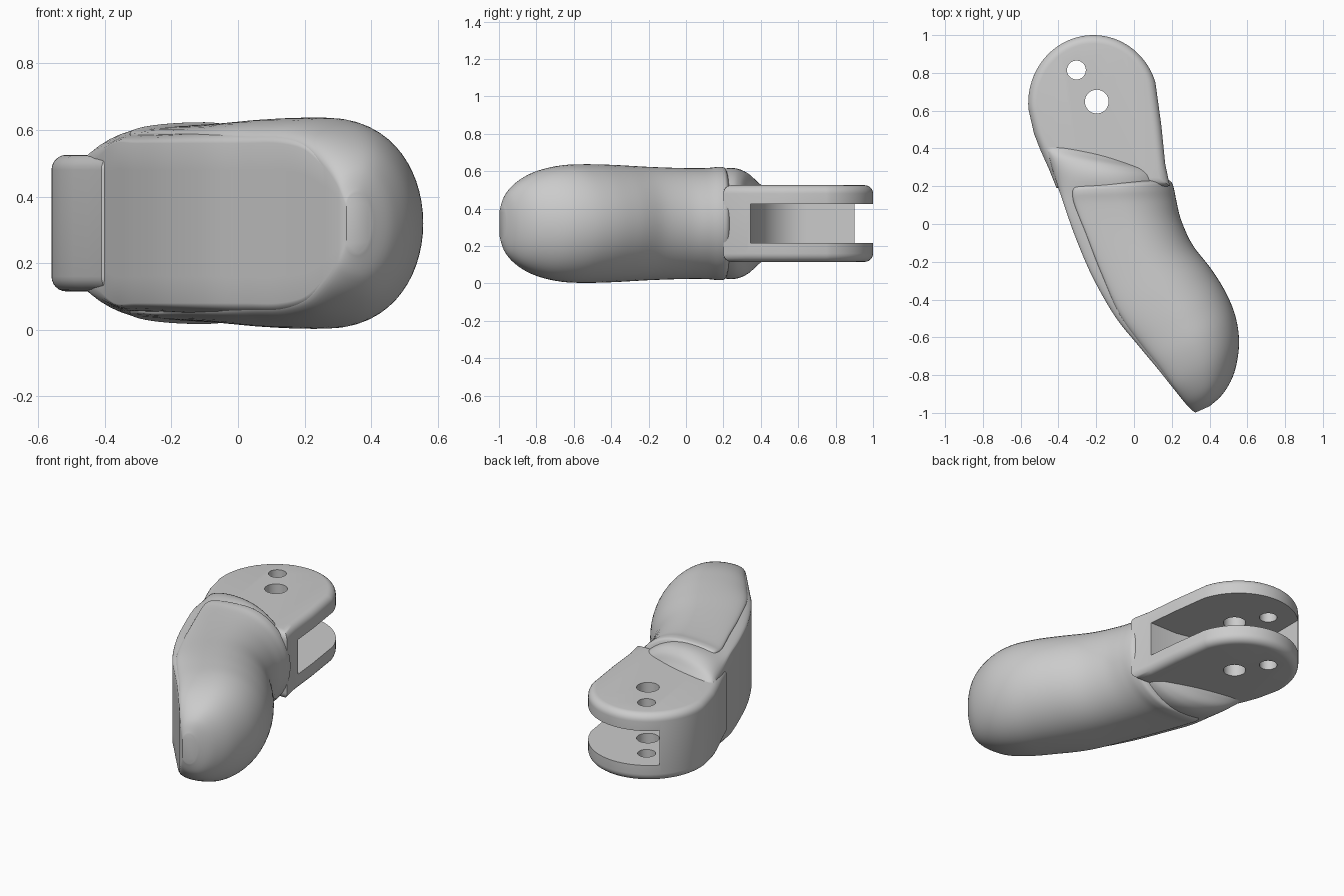
import bpy, bmesh, math
from mathutils import Vector

if "Cube" in bpy.data.objects:
    bpy.data.objects.remove(bpy.data.objects["Cube"])

MID = 0.32  # the part is mirrored about this height


def make_object(name, bm):
    bmesh.ops.recalc_face_normals(bm, faces=bm.faces)
    me = bpy.data.meshes.new(name)
    bm.to_mesh(me)
    bm.free()
    ob = bpy.data.objects.new(name, me)
    bpy.context.collection.objects.link(ob)
    return ob


def prism(name, pts, z0, z1, bevel=0):
    bm = bmesh.new()
    face = bm.faces.new([bm.verts.new((x, y, z0)) for x, y in pts])
    ext = bmesh.ops.extrude_face_region(bm, geom=[face])
    for v in ext['geom']:
        if isinstance(v, bmesh.types.BMVert):
            v.co.z = z1
    bmesh.ops.recalc_face_normals(bm, faces=bm.faces)
    if bevel:
        rims = [e for e in bm.edges if abs(e.verts[0].co.z - e.verts[1].co.z) < 1e-5]
        bmesh.ops.bevel(bm, geom=rims, offset=bevel, segments=6, profile=0.5, affect='EDGES')
    return make_object(name, bm)


def arc(cx, cy, rx, ry, a0, a1, n):
    return [(cx + rx * math.cos(math.radians(a0 + (a1 - a0) * i / n)),
             cy + ry * math.sin(math.radians(a0 + (a1 - a0) * i / n))) for i in range(n + 1)]


def smooth_rows(rows, steps=6):
    # Catmull-Rom interpolation of the section table
    out = []
    for i in range(len(rows) - 1):
        p0, p1 = rows[max(i - 1, 0)], rows[i]
        p2, p3 = rows[i + 1], rows[min(i + 2, len(rows) - 1)]
        for k in range(steps):
            t = k / steps
            out.append([0.5 * (2 * b + (c - a) * t + (2 * a - 5 * b + 4 * c - d) * t * t
                               + (3 * b - a - 3 * c + d) * t ** 3)
                        for a, b, c, d in zip(p0, p1, p2, p3)])
    return out + [list(rows[-1])]


def section(h, hl, c=0.42):
    # flat on the left (half height hl), bulging to h, round on the right
    q = math.pi / 2
    up = [(c + (1 - c) * math.cos(q * i / 14), h * math.sin(q * i / 14)) for i in range(15)]
    up += [(c - c * math.sin(q * i / 10), hl + (h - hl) * math.cos(q * i / 10)) for i in range(1, 11)]
    flat = [(0, hl * (1 - i / 3)) for i in range(1, 3)]
    up += flat
    return up + [(0, 0)] + [(t, -v) for t, v in reversed(up[1:])]


def loft(name, rows):
    bm = bmesh.new()
    rings = []
    for lx, ly, rx, ry, h, hl in smooth_rows(rows):
        rings.append([bm.verts.new((lx + (rx - lx) * t, ly + (ry - ly) * t, MID + v))
                      for t, v in section(h, min(hl, h))])
    n = len(rings[0])
    for a, b in zip(rings, rings[1:]):
        for i in range(n):
            bm.faces.new((a[i], a[(i + 1) % n], b[(i + 1) % n], b[i]))
    bm.faces.new(rings[0])
    bm.faces.new(rings[-1][::-1])
    return make_object(name, bm)


def boolean(target, other, op):
    m = target.modifiers.new(op, 'BOOLEAN')
    m.operation, m.object, m.solver = op, other, 'EXACT'
    bpy.context.view_layer.objects.active = target
    bpy.ops.object.modifier_apply(modifier=m.name)
    bpy.data.objects.remove(other)


# sections: left x, y, right x, y, half height, half height of the flat face
knuckle = [
    (-0.50, 0.45, 0.12, 0.31, 0.185, 0.17),
    (-0.475, 0.41, 0.14, 0.29, 0.225, 0.18),
    (-0.45, 0.35, 0.16, 0.27, 0.275, 0.19),
    (-0.42, 0.25, 0.175, 0.23, 0.297, 0.20),
]
finger = [
    (-0.37, 0.10, 0.225, 0.12, 0.297, 0.265),
    (-0.31, -0.07, 0.25, 0.02, 0.297, 0.27),
    (-0.22, -0.28, 0.31, -0.11, 0.303, 0.265),
    (-0.10, -0.49, 0.41, -0.24, 0.313, 0.26),
    (0.02, -0.64, 0.49, -0.37, 0.317, 0.25),
    (0.12, -0.76, 0.54, -0.50, 0.312, 0.245),
    (0.20, -0.86, 0.556, -0.64, 0.283, 0.225),
    (0.26, -0.935, 0.53, -0.79, 0.23, 0.17),
    (0.30, -0.98, 0.47, -0.90, 0.165, 0.11),
    (0.325, -0.998, 0.40, -0.965, 0.09, 0.05),
]

# core: knuckle and flat nail side, slightly slimmer than the pad
core_rows = knuckle + [(lx, ly, rx - 0.03, ry - 0.02, h - 0.02, min(hl, 0.245) - 0.005)
                       for lx, ly, rx, ry, h, hl in finger[:-2]]
clevis = loft("clevis", core_rows)

# fork body with rounded rims, then the slot and pin holes
outline = [(0.19, 0.20), (0.165, 0.32), (0.145, 0.52)]
outline += arc(-0.215, 0.64, 0.345, 0.36, 18, 185, 40)
outline += [(-0.53, 0.48), (-0.495, 0.39), (-0.45, 0.29), (-0.41, 0.19)]
boolean(clevis, prism("fork", outline, 0.115, 0.525, 0.045), 'UNION')

slot = [(0.6, 0.345), (-0.02, 0.345)]
slot += [p for p in arc(-0.15, 0.645, 0.303, 0.27, 245, 180, 14)]
slot += [(-0.453, 0.9), (-0.453, 1.2), (0.6, 1.2)]
boolean(clevis, prism("slot_cutter", slot, 0.215, 0.425), 'DIFFERENCE')
for x, y, r in ((-0.197, 0.648, 0.063), (-0.305, 0.815, 0.05)):
    boolean(clevis, prism("pin_cutter", arc(x, y, r, r, 0, 350, 35), -0.2, 0.9), 'DIFFERENCE')

# soft pad wrapped round the core, with a raised lip at the knuckle end
insets = [0.055, 0.06, 0.05, 0.025, 0.012, 0.008, 0.004, 0, 0, 0]
pad_rows = [(-0.31, 0.205, 0.18, 0.235, 0.275, 0.25),
            (-0.318, 0.195, 0.20, 0.22, 0.298, 0.265),
            (-0.325, 0.165, 0.212, 0.185, 0.303, 0.27)]
for row, d in zip(finger, insets):
    left, right = Vector(row[0:2]), Vector(row[2:4])
    left += (right - left).normalized() * d
    pad_rows.append((left.x, left.y) + row[2:])
pad = loft("finger_pad", pad_rows)

for ob in (clevis, pad):
    bpy.ops.object.select_all(action='DESELECT')
    ob.select_set(True)
    bpy.context.view_layer.objects.active = ob
    bpy.ops.object.shade_smooth_by_angle(angle=math.radians(35))
